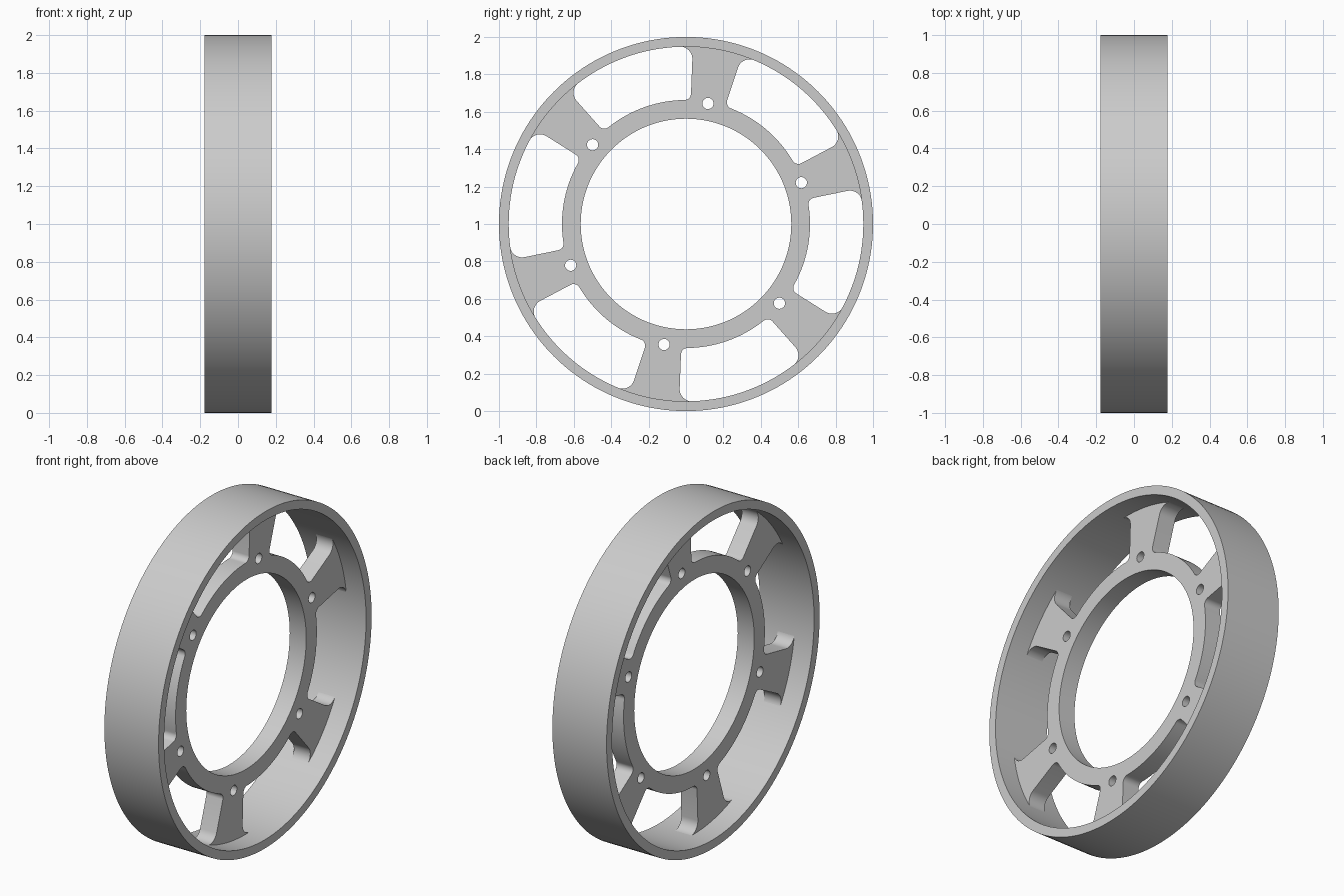
import bpy, bmesh
from math import sin, cos, asin, radians, pi
from mathutils import Matrix, Vector

cube = bpy.data.objects.get("Cube")
if cube:
    bpy.data.objects.remove(cube)

RIM_R, RIM_IN, RIM_HALF = 1.0, 0.948, 0.178
HUB_R, BORE_R, WEB_HALF = 0.663, 0.563, 0.054
SPOKES, SPOKE_ANGLE, SPOKE_HALF = 6, radians(19.7), radians(8.1)
BOLT_CIRCLE, BOLT_R = 0.655, 0.03
OUTER_FILLET, INNER_FILLET = 0.065, 0.035

grey = bpy.data.materials.new("plain grey")
grey.use_nodes = True
colour = (0.6, 0.6, 0.6, 1)
grey.diffuse_color = colour
grey.node_tree.nodes["Principled BSDF"].inputs["Base Color"].default_value = colour


def add_object(name, mesh):
    obj = bpy.data.objects.new(name, mesh)
    bpy.context.collection.objects.link(obj)
    mesh.materials.clear()
    mesh.materials.append(grey)
    bpy.ops.object.select_all(action='DESELECT')
    obj.select_set(True)
    bpy.context.view_layer.objects.active = obj
    bpy.ops.object.shade_smooth_by_angle(angle=radians(30))
    return obj


def polar(r, a):
    return Vector((r * cos(a), r * sin(a)))


def arc(centre, r, start, end, steps):
    return [centre + polar(r, start + (end - start) * i / steps) for i in range(steps + 1)]


def circle(centre, r, steps):
    return arc(centre, r, 0, 2 * pi, steps)[:-1]


def window():
    """Rounded ring-sector opening, centred on angle zero and mirrored."""
    half = pi / SPOKES - SPOKE_HALF
    r_out, r_in = RIM_IN + 0.0005, HUB_R
    co, ci = r_out - OUTER_FILLET, r_in + INNER_FILLET
    ao, ai = half - asin(OUTER_FILLET / co), half - asin(INNER_FILLET / ci)
    zero = Vector((0, 0))
    pts = arc(zero, r_out, 0, ao, 16)[:-1]
    pts += arc(polar(co, ao), OUTER_FILLET, ao, half + pi / 2, 10)
    pts += arc(polar(ci, ai), INNER_FILLET, half + pi / 2, ai + pi, 10)
    pts += arc(zero, r_in, ai, 0, 16)[1:]
    return pts + [Vector((p.x, -p.y)) for p in reversed(pts[1:-1])]


# Rim: a rectangular section revolved around the x axis
bm = bmesh.new()
section = [(-RIM_HALF, RIM_IN), (RIM_HALF, RIM_IN), (RIM_HALF, RIM_R), (-RIM_HALF, RIM_R)]
verts = [bm.verts.new((x, 0, r)) for x, r in section]
edges = [bm.edges.new((verts[i], verts[(i + 1) % 4])) for i in range(4)]
bmesh.ops.spin(bm, geom=verts + edges, cent=(0, 0, 0), axis=(1, 0, 0),
               angle=2 * pi, steps=160, use_merge=True)
bmesh.ops.remove_doubles(bm, verts=bm.verts, dist=0.0001)
bmesh.ops.recalc_face_normals(bm, faces=bm.faces)
bmesh.ops.translate(bm, verts=bm.verts, vec=(0, 0, RIM_R))
rim_mesh = bpy.data.meshes.new("rim")
bm.to_mesh(rim_mesh)
bm.free()
add_object("rim", rim_mesh)

# Hub and spokes: one flat plate pierced by bore, bolt holes and windows
origin = Vector((0, 0))
outlines = [circle(origin, (RIM_IN + RIM_R) / 2, 160), circle(origin, BORE_R, 128)]
for k in range(SPOKES):
    a = SPOKE_ANGLE + k * 2 * pi / SPOKES
    outlines.append(circle(polar(BOLT_CIRCLE, a), BOLT_R, 24))
    turn = Matrix.Rotation(a + pi / SPOKES, 2)
    outlines.append([turn @ p for p in window()])

curve = bpy.data.curves.new("plate_outline", 'CURVE')
curve.dimensions = '2D'
curve.fill_mode = 'BOTH'
curve.extrude = WEB_HALF
for pts in outlines:
    spline = curve.splines.new('POLY')
    spline.points.add(len(pts) - 1)
    for point, p in zip(spline.points, pts):
        point.co = (p.x, p.y, 0, 1)
    spline.use_cyclic_u = True
outline = bpy.data.objects.new("plate_outline", curve)
bpy.context.collection.objects.link(outline)
bpy.context.view_layer.update()
evaluated = outline.evaluated_get(bpy.context.evaluated_depsgraph_get())
plate = bpy.data.meshes.new_from_object(evaluated)
bpy.data.objects.remove(outline)

# Stand the plate up so its thickness runs along x
bm = bmesh.new()
bm.from_mesh(plate)
bmesh.ops.remove_doubles(bm, verts=bm.verts, dist=0.0001)
bmesh.ops.recalc_face_normals(bm, faces=bm.faces)
stand = Matrix(((0, 0, 1, 0), (1, 0, 0, 0), (0, 1, 0, RIM_R), (0, 0, 0, 1)))
bmesh.ops.transform(bm, matrix=stand, verts=bm.verts)
bm.to_mesh(plate)
bm.free()
add_object("hub_and_spokes", plate)
